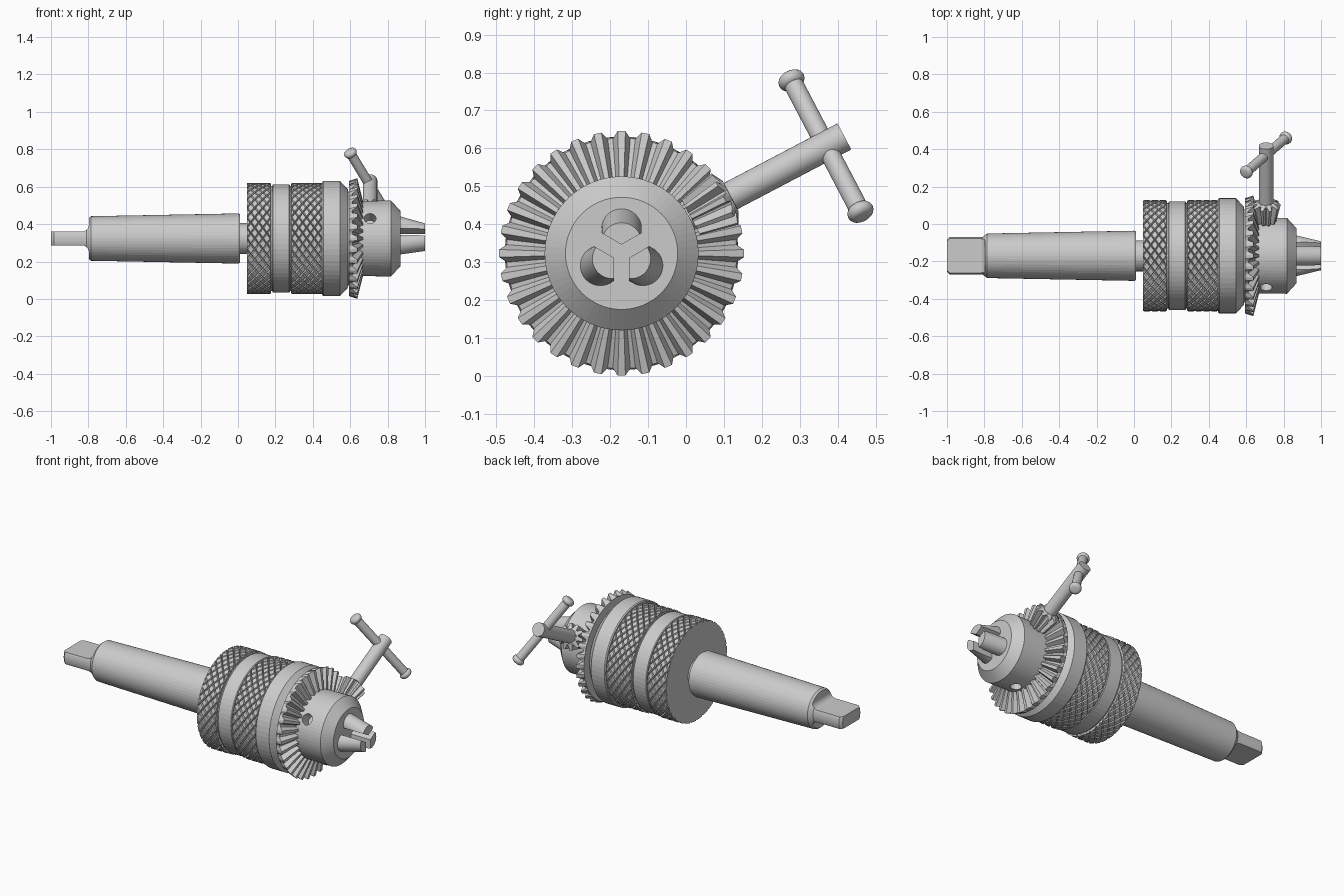
import bpy, bmesh
from math import pi, sin, cos, radians
from mathutils import Vector, Matrix

if "Cube" in bpy.data.objects:
    bpy.data.objects.remove(bpy.data.objects["Cube"])

CENTRE = Matrix.Translation((0, -0.17, 0.323))   # chuck axis runs along x
KEY_ANGLE = radians(27.7)


def finish(bm, name, M, smooth=False):
    bmesh.ops.recalc_face_normals(bm, faces=bm.faces[:])
    me = bpy.data.meshes.new(name)
    bm.to_mesh(me)
    bm.free()
    me.transform(M)
    ob = bpy.data.objects.new(name, me)
    bpy.context.collection.objects.link(ob)
    if smooth:
        bpy.ops.object.select_all(action='DESELECT')
        ob.select_set(True)
        bpy.context.view_layer.objects.active = ob
        bpy.ops.object.shade_smooth_by_angle(angle=radians(35))
    return ob


def stack_bm(rings):
    """Skin a series of equal-length point rings and cap both ends."""
    bm = bmesh.new()
    vs = [[bm.verts.new(p) for p in r] for r in rings]
    n = len(rings[0])
    for a, b in zip(vs, vs[1:]):
        for i in range(n):
            j = (i + 1) % n
            bm.faces.new((a[i], a[j], b[j], b[i]))
    bm.faces.new(vs[0])
    bm.faces.new(vs[-1])
    return bm


def circle(x, r, n):
    return [Vector((x, r * cos(2 * pi * i / n), r * sin(2 * pi * i / n))) for i in range(n)]


def lathe(name, profile, n=64, M=CENTRE, smooth=False):
    return finish(stack_bm([circle(x, r, n) for x, r in profile]), name, M, smooth)


def tooth_ring(n, tip, root, w=0.16):
    """Ring alternating between tip and root (x, radius) pairs."""
    pts = []
    for i in range(n):
        for off, (x, r) in ((-w, tip), (w, tip), (0.5 - w * 0.7, root), (0.5 + w * 0.7, root)):
            a = 2 * pi * (i + off) / n
            pts.append(Vector((x, r * cos(a), r * sin(a))))
    return pts


def cut(ob, cutters):
    for c in cutters:
        m = ob.modifiers.new("cut", 'BOOLEAN')
        m.operation, m.solver, m.object = 'DIFFERENCE', 'EXACT', c
    dg = bpy.context.evaluated_depsgraph_get()
    me = bpy.data.meshes.new_from_object(ob.evaluated_get(dg))
    ob.modifiers.clear()
    ob.data = me
    for c in cutters:
        bpy.data.objects.remove(c)


# Tapered shank with a flat, filleted tang
shank = lathe("shank", [(-1, 0.085), (-0.985, 0.1), (-0.81, 0.1), (-0.797, 0.11), (-0.785, 0.119),
                        (0.0, 0.134), (0.01, 0.13)], 48)
fillet = [(-0.797 - 0.037 * (1 - cos(t)), 0.037 + 0.037 * (1 - sin(t)))
          for t in [pi / 2 * k / 6 for k in range(7)]]
outline = [(-1.1, 0.25), (-0.797, 0.25)] + fillet + [(-1.1, 0.037)]
tang_cutters = [finish(stack_bm([[Vector((x, y, s * z)) for x, z in outline] for y in (-0.3, 0.3)]),
                       "tang_cutter", CENTRE) for s in (1, -1)]
cut(shank, tang_cutters)
lathe("neck", [(-0.02, 0.083), (0.1, 0.083)], 48)

# Sleeve body: core, plain band and chamfered collar
lathe("body_core", [(0.047, 0.281), (0.46, 0.281)])
lathe("plain_band", [(0.184, 0.286), (0.188, 0.29), (0.273, 0.29), (0.277, 0.286)])
lathe("collar", [(0.45, 0.303), (0.456, 0.308), (0.545, 0.308), (0.588, 0.262)])


# Knurled bands: diamond cells, each inset and raised
def knurl(name, x0, x1, rows, n=32, r=0.286):
    bm = bmesh.new()
    N, R = 2 * n, 2 * rows
    v = {}

    def vert(i, j):
        k = (i, j % N)
        if k not in v:
            a = 2 * pi * k[1] / N
            v[k] = bm.verts.new((x0 + (x1 - x0) * i / R, r * cos(a), r * sin(a)))
        return v[k]
    for i in range(R + 1):
        for j in range(N):
            if (i + j) % 2 == 0:
                continue
            cell = [(i - 1, j), (i, j + 1), (i + 1, j), (i, j - 1)]
            f = bm.faces.new([vert(*c) for c in cell if 0 <= c[0] <= R])
            f.normal_update()
            c = f.calc_center_median()
            if f.normal.dot(Vector((0, c.y, c.z))) < 0:
                f.normal_flip()
    bm.normal_update()
    bmesh.ops.inset_individual(bm, faces=bm.faces[:], thickness=0.006, depth=0.011)
    me = bpy.data.meshes.new(name)
    bm.to_mesh(me)
    bm.free()
    me.transform(CENTRE)
    bpy.context.collection.objects.link(bpy.data.objects.new(name, me))


knurl("rear_knurl", 0.047, 0.176, 3)
knurl("front_knurl", 0.284, 0.45, 4)
for name, x in (("rear_knurl_lip", 0.047), ("rear_knurl_edge", 0.171), ("front_knurl_lip", 0.284)):
    lathe(name, [(x, 0.29), (x + 0.005, 0.29)])

# Crown gear with radial teeth
gear = [circle(0.593, 0.2, 128), circle(0.593, 0.308, 128),
        tooth_ring(32, (0.638, 0.323), (0.61, 0.304)),
        tooth_ring(32, (0.668, 0.203), (0.648, 0.2)), circle(0.64, 0.15, 128)]
finish(stack_bm(gear), "ring_gear", CENTRE)

# Nose with three key holes
nose = lathe("nose", [(0.56, 0.2), (0.818, 0.203), (0.868, 0.148)])
lathe("nose_root", [(0.57, 0.25), (0.6, 0.25)])
holes = []
for k in range(3):
    d = Matrix.Rotation(KEY_ANGLE + k * 2 * pi / 3, 4, 'X') @ Vector((0, 1, 0))
    M = CENTRE @ Matrix.Translation((0.706, 0, 0)) @ d.to_track_quat('X', 'Z').to_matrix().to_4x4()
    holes.append(lathe("hole_cutter", [(0.13, 0.032), (0.3, 0.032)], 24, M))
cut(nose, holes)

# Three converging jaws, trimmed to wedges with gaps between them
for k in range(3):
    bm = stack_bm([[p + Vector((0, y, 0)) for p in circle(x, 0.053, 32)]
                   for x, y in ((0.82, 0.078), (1.05, 0.014))])
    planes = [(Vector((1, 0, 0)), 1.0)]
    planes += [(Vector((0, -sin(pi / 3), s * cos(pi / 3))), -0.02) for s in (1, -1)]
    for n, d in planes:
        bmesh.ops.bisect_plane(bm, geom=bm.verts[:] + bm.edges[:] + bm.faces[:],
                               plane_co=n * d, plane_no=n, clear_outer=True)
        bmesh.ops.holes_fill(bm, edges=bm.edges[:])
    finish(bm, f"jaw_{k + 1}", CENTRE @ Matrix.Rotation(pi / 2 + k * 2 * pi / 3, 4, 'X'), True)

# Key: shaft, bevel pinion and pilot pin along the key direction
key_dir = Vector((0, cos(KEY_ANGLE), sin(KEY_ANGLE)))
base = Vector((0.706, -0.17, 0.323))
KEY = Matrix.Translation(base) @ key_dir.to_track_quat('X', 'Z').to_matrix().to_4x4()
lathe("key_shaft", [(0.3, 0.039), (0.664, 0.039)], 32, KEY, True)
lathe("key_pilot", [(0.14, 0.028), (0.23, 0.028)], 24, KEY, True)
pinion = [tooth_ring(10, (0.206, 0.054), (0.206, 0.034)),
          tooth_ring(10, (0.308, 0.078), (0.318, 0.052)), circle(0.325, 0.045, 40)]
finish(stack_bm(pinion), "key_pinion", KEY)

# Crossbar with rounded end knobs
bar_dir = Vector((0.21, 0.392 * sin(KEY_ANGLE), -0.392 * cos(KEY_ANGLE))).normalized()
BAR = (Matrix.Translation(base + key_dir * 0.609)
       @ bar_dir.to_track_quat('X', 'Z').to_matrix().to_4x4())
lathe("key_crossbar", [(-0.225, 0.026), (0.225, 0.026)], 32, BAR, True)
for s, side in ((1, "lower"), (-1, "upper")):
    knob = [(s * (0.222 - 0.019 * cos(t)), 0.016 + 0.02 * sin(t))
            for t in [pi * k / 8 for k in range(9)]]
    lathe(f"{side}_knob", knob, 32, BAR, True)
